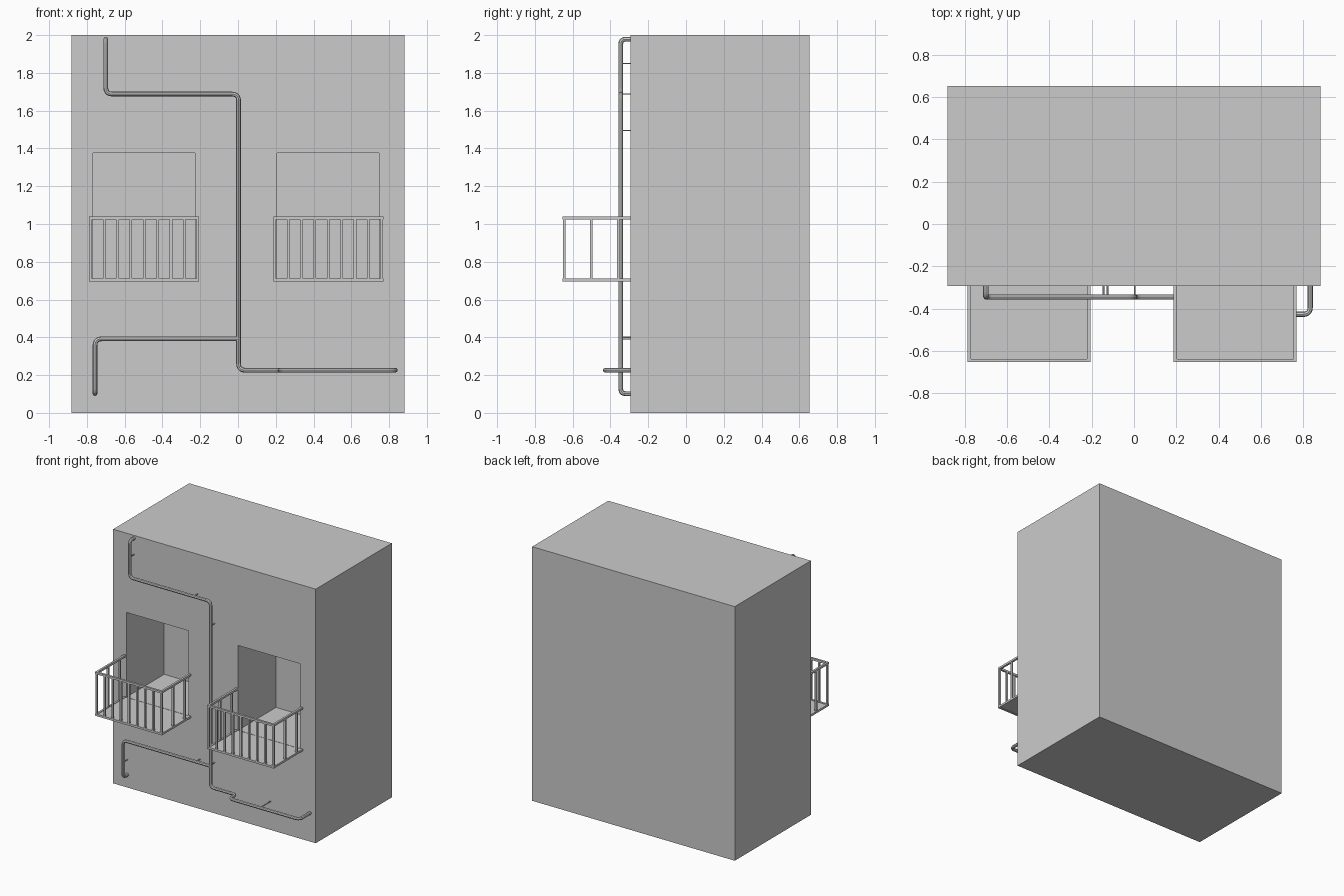
import bpy
from mathutils import Vector

if "Cube" in bpy.data.objects:
    bpy.data.objects.remove(bpy.data.objects["Cube"])

FRONT, BACK, HALF_W = -0.293, 0.653, 0.882
PIPE_Y, PIPE_R = -0.345, 0.0125


def box(name, lo, hi):
    lo, hi = Vector(lo), Vector(hi)
    bpy.ops.mesh.primitive_cube_add(size=1, location=(lo + hi) / 2)
    ob = bpy.context.object
    ob.name = name
    ob.scale = hi - lo
    bpy.ops.object.transform_apply(location=False, rotation=False, scale=True)
    return ob


def join(name, parts):
    bpy.ops.object.select_all(action='DESELECT')
    for p in parts:
        p.select_set(True)
    bpy.context.view_layer.objects.active = parts[0]
    bpy.ops.object.join()
    parts[0].name = name


def pipe(name, pts, radius=PIPE_R, bend=0.035, sides=2):
    """Round tube along a path whose corners are filleted."""
    pts = [Vector(p) for p in pts]
    path = [pts[0]]
    for a, b, c in zip(pts, pts[1:], pts[2:]):
        r = min(bend, (a - b).length * 0.48, (c - b).length * 0.48)
        p, q = b + (a - b).normalized() * r, b + (c - b).normalized() * r
        for i in range(6):
            t = i / 5
            path.append(p * (1 - t) ** 2 + b * 2 * t * (1 - t) + q * t * t)
    path.append(pts[-1])
    cu = bpy.data.curves.new(name, 'CURVE')
    cu.dimensions = '3D'
    cu.bevel_depth, cu.bevel_resolution, cu.use_fill_caps = radius, sides, True
    sp = cu.splines.new('POLY')
    sp.points.add(len(path) - 1)
    for sp_pt, p in zip(sp.points, path):
        sp_pt.co = (*p, 1)
    ob = bpy.data.objects.new(name, cu)
    bpy.context.collection.objects.link(ob)
    bpy.ops.object.select_all(action='DESELECT')
    ob.select_set(True)
    bpy.context.view_layer.objects.active = ob
    bpy.ops.object.convert(target='MESH')
    bpy.ops.object.shade_smooth_by_angle()
    return bpy.context.object


# Building block with two door recesses
wall = box("building", (-HALF_W, FRONT, 0), (HALF_W, BACK, 2))
for cx in (-0.4965, 0.477):
    cutter = box("recess_cutter", (cx - 0.27, FRONT - 0.1, 0.709), (cx + 0.27, FRONT + 0.47, 1.376))
    mod = wall.modifiers.new("recess", 'BOOLEAN')
    mod.operation, mod.solver, mod.object = 'DIFFERENCE', 'EXACT', cutter
    bpy.context.view_layer.objects.active = wall
    bpy.ops.object.modifier_apply(modifier=mod.name)
    bpy.data.objects.remove(cutter)


# Balconies: slab, frame rails and balusters
def balcony(name, cx):
    h, w, y0 = 0.008, 0.283, -0.645
    box(name + "_floor", (cx - w, y0, 0.698), (cx + w, FRONT, 0.707))
    parts = []
    for z in (0.703, 1.032):
        parts.append(box("rail", (cx - w - h, y0 - h, z - h), (cx + w + h, y0 + h, z + h)))
        for s in (-1, 1):
            parts.append(box("rail", (cx + s * w - h, y0 + h, z - h), (cx + s * w + h, FRONT, z + h)))
    spots = [(cx - w + i * w / 4, y0) for i in range(9)]
    spots += [(cx + s * w, y0 + k * 0.143) for s in (-1, 1) for k in (1, 2)]
    b = 0.007
    for x, y in spots:
        parts.append(box("bar", (x - b, y - b, 0.703), (x + b, y + b, 1.032)))
    join(name + "_railing", parts)


balcony("left_balcony", -0.4965)
balcony("right_balcony", 0.478)

# Pipes on the facade
P, OUT = PIPE_Y, -0.427
pipe("main_pipe", [(-0.70, FRONT, 1.978), (-0.70, P, 1.978), (-0.70, P, 1.688), (0.003, P, 1.688),
                   (0.003, P, 0.226), (0.225, P, 0.226), (0.225, OUT, 0.226),
                   (0.833, OUT, 0.226), (0.833, FRONT, 0.226)])
pipe("branch_pipe", [(0.003, P, 0.392), (-0.757, P, 0.392), (-0.757, P, 0.102), (-0.757, FRONT, 0.102)])

# Thin wall brackets holding the pipes
for x, z, y in [(-0.70, 1.85, P), (-0.144, 1.688, P), (0.003, 1.495, P), (0.003, 0.40, P),
                (-0.125, 0.392, P), (-0.757, 0.22, P), (0.49, 0.226, OUT)]:
    pipe("pipe_bracket", [(x, y, z), (x, FRONT + 0.005, z)], radius=0.004, sides=1)
